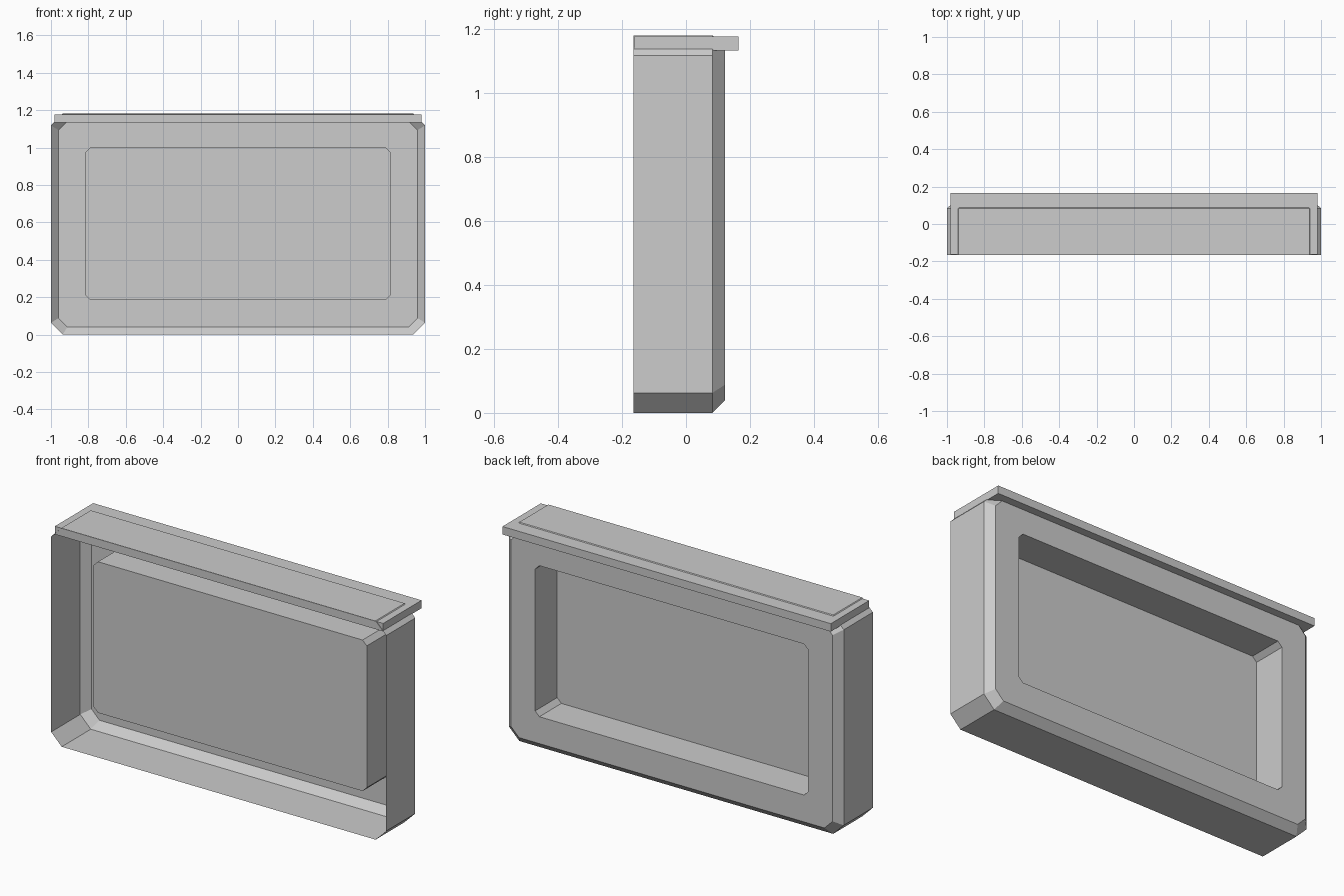
import bpy, bmesh

if "Cube" in bpy.data.objects:
    bpy.data.objects.remove(bpy.data.objects["Cube"])

grey = bpy.data.materials.new("light_grey")
grey.diffuse_color = (0.604, 0.604, 0.604, 1)
grey.use_nodes = True
grey.node_tree.nodes["Principled BSDF"].inputs["Base Color"].default_value = grey.diffuse_color


def finish(bm, name):
    mesh = bpy.data.meshes.new(name)
    bm.to_mesh(mesh)
    bm.free()
    mesh.materials.append(grey)
    obj = bpy.data.objects.new(name, mesh)
    bpy.context.collection.objects.link(obj)
    return obj


def cut_rectangle(y, half_w, z0, z1, cut):
    """Rectangle in the xz plane with cut corners."""
    w, c = half_w, cut
    return [(-w + c, y, z0), (w - c, y, z0), (w, y, z0 + c), (w, y, z1 - c),
            (w - c, y, z1), (-w + c, y, z1), (-w, y, z1 - c), (-w, y, z0 + c)]


def loft(name, loops, cap):
    """Thin skin through successive loops, optionally closed at the end."""
    bm = bmesh.new()
    rings = [[bm.verts.new(p) for p in loop] for loop in loops]
    for a, b in zip(rings, rings[1:]):
        for i in range(8):
            j = (i + 1) % 8
            bm.faces.new((a[i], b[i], b[j], a[j]))
    if cap:
        bm.faces.new(rings[-1][::-1])
    return finish(bm, name)


FRONT, SHOULDER, BACK, FLOOR = -0.165, 0.083, 0.122, -0.066

# Open-fronted casing: outer wall, bevelled shoulder, back frame, sunken panel
loft("casing", [
    cut_rectangle(FRONT, 1.0, 0.0, 1.181, 0.063),
    cut_rectangle(SHOULDER, 1.0, 0.0, 1.181, 0.063),
    cut_rectangle(BACK, 0.96, 0.04, 1.141, 0.048),
    cut_rectangle(BACK, 0.815, 0.185, 1.0, 0.025),
    cut_rectangle(FLOOR, 0.815, 0.185, 1.0, 0.025),
], True)

# Flat top ledge overhanging the back
bm = bmesh.new()
bmesh.ops.create_cube(bm, size=1)
for v in bm.verts:
    v.co = (v.co.x * 1.96, 0.0015 + v.co.y * 0.327, 1.1555 + v.co.z * 0.043)
finish(bm, "top_ledge")
